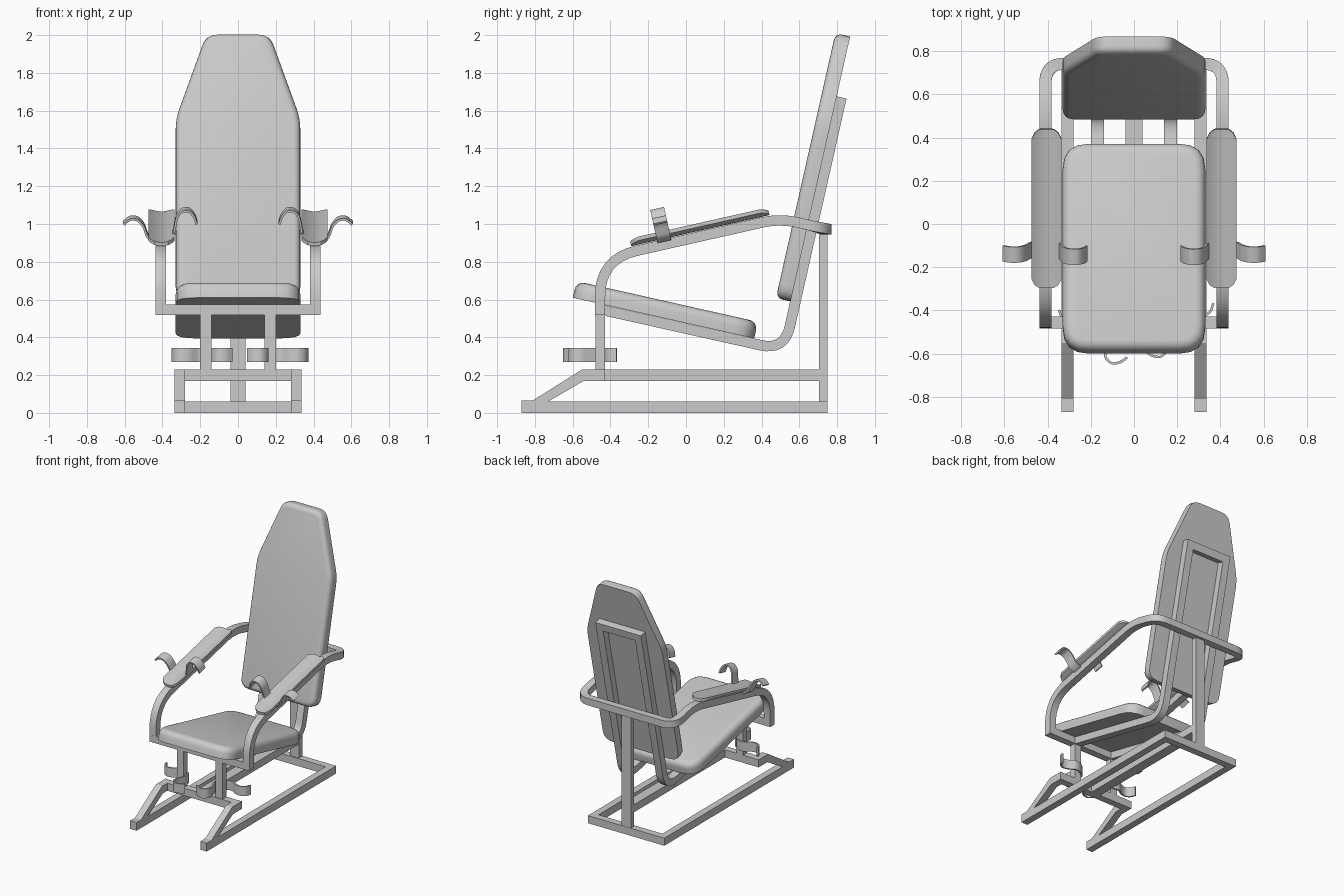
import bpy, bmesh
from math import radians
from mathutils import Vector as V, Matrix as M

if "Cube" in bpy.data.objects:
    bpy.data.objects.remove(bpy.data.objects["Cube"])

LEAN = 12.65  # tilt shared by seat, back and arms


def finish(name, bm, mat=None):
    if mat:
        bm.transform(mat)
    bmesh.ops.recalc_face_normals(bm, faces=bm.faces)
    me = bpy.data.meshes.new(name)
    bm.to_mesh(me)
    bm.free()
    ob = bpy.data.objects.new(name, me)
    bpy.context.collection.objects.link(ob)
    return ob


def box(name, x, y, z, mat=None):
    bm = bmesh.new()
    bmesh.ops.create_cube(bm, size=1)
    for v in bm.verts:
        v.co = V([a + (b - a) * (c + .5) for (a, b), c in zip((x, y, z), v.co)])
    return finish(name, bm, mat)


def fillet(pts, cuts, closed=False, n=5):
    """Round each corner with a quadratic arc starting 'cut' away from it."""
    pts = [V(p) for p in pts]
    out = []
    for i, p in enumerate(pts):
        if not cuts[i] or (not closed and i in (0, len(pts) - 1)):
            out.append(p)
            continue
        a = p + (pts[i - 1] - p).normalized() * cuts[i]
        b = p + (pts[(i + 1) % len(pts)] - p).normalized() * cuts[i]
        for k in range(n + 1):
            t = k / n
            out.append(a * (1 - t) ** 2 + p * 2 * t * (1 - t) + b * t * t)
    return out


def loft(name, rings, mat=None):
    bm = bmesh.new()
    rows = [[bm.verts.new(p) for p in r] for r in rings]
    m = len(rows[0])
    for a, b in zip(rows, rows[1:]):
        for i in range(m):
            j = (i + 1) % m
            bm.faces.new((a[i], a[j], b[j], b[i]))
    bm.faces.new(rows[0])
    bm.faces.new(rows[-1])
    return finish(name, bm, mat)


def sweep(name, pts, w, h, side=None, mat=None):
    """Rectangular bar along a path: w sideways, h in the bending plane."""
    rings, s = [], V((1, 0, 0))
    for i, p in enumerate(pts):
        t = (pts[min(i + 1, len(pts) - 1)] - pts[max(i - 1, 0)]).normalized()
        c = t.cross(V((0, 0, 1)))
        if side:
            s = V(side)
        elif c.length > .02:
            s = c.normalized()
        n = s.cross(t).normalized()
        rings.append([p + s * w / 2 * a + n * h / 2 * b
                      for a, b in ((-1, -1), (1, -1), (1, 1), (-1, 1))])
    return loft(name, rings, mat)


def cushion(name, outline, cuts, thick, bevel, mat):
    """Padded slab with a rounded outline and a soft upper edge."""
    pts = fillet([(x, y, 0) for x, y in outline], cuts, True, 4)
    bm = bmesh.new()
    f = bm.faces.new([bm.verts.new(p) for p in pts])
    res = bmesh.ops.extrude_face_region(bm, geom=[f], use_keep_orig=True)
    top = [g for g in res['geom'] if isinstance(g, bmesh.types.BMVert)]
    for v in top:
        v.co.z += thick
    rim = [e for e in bm.edges if all(v.co.z > thick / 2 for v in e.verts)]
    bmesh.ops.recalc_face_normals(bm, faces=bm.faces)
    bmesh.ops.bevel(bm, geom=rim, offset=bevel, segments=4, profile=.5, affect='EDGES')
    return finish(name, bm, mat)


def place(x, y, z, rx):
    return M.Translation((x, y, z)) @ M.Rotation(radians(rx), 4, 'X')


# Base frame
for side, s in (("left", -1), ("right", 1)):
    xs = sorted((s * .28, s * .335))
    box(side + "_floor_rail", xs, (-.87, .75), (0, .06))
    box(side + "_foot", xs, (-.87, -.81), (.06, .066))
    prof = [(-.82, .06), (-.55, .23), (-.43, .23), (-.43, .17), (-.54, .17), (-.73, .06)]
    loft(side + "_front_brace", [[(x, y, z) for y, z in prof] for x in xs])
    box(side + "_seat_post", sorted((s * .14, s * .2)), (-.48, -.43), (.23, .52))
box("rear_floor_bar", (-.28, .28), (.695, .75), (0, .06))
box("front_base_bar", (-.28, .28), (-.485, -.43), (.17, .23))
box("centre_beam", (-.04, .04), (-.43, .71), (.17, .23))
box("rear_post", (-.04, .04), (.705, .748), (.06, .945))
box("seat_front_bar", (-.438, .438), (-.483, -.428), (.517, .574))

# Bent rails under the seat and up behind the back
for side, x in (("left", -.17), ("right", .17)):
    path = fillet([(x, -.455, .548), (x, .521, .33), (x, .823, 1.67)], [0, .13, 0], n=8)
    sweep(side + "_bent_rail", path, .06, .055, side=(1, 0, 0))
box("back_top_bar", (-.2, .2), (-.0275, .0275), (-.06, 0), place(0, .823, 1.67, -LEAN))

# One continuous arm loop passing behind the back
half = [(.41, -.455, .52), (.41, -.455, .815), (.41, .5, 1.03), (.41, .742, .972)]
loop = half + [(-x, y, z) for x, y, z in reversed(half)]
cuts = [0, .2, .1, .09]
sweep("arm_loop", fillet(loop, cuts + cuts[::-1], n=8), .056, .055)

# Seat and back cushions
cushion("seat_cushion", [(-.33, 0), (.33, 0), (.33, .985), (-.33, .985)],
        [.12] * 4, .09, .045, place(0, -.6, .61, -LEAN))
cushion("back_cushion", [(-.33, 0), (.33, 0), (.33, .98), (.168, 1.437), (-.168, 1.437), (-.33, .98)],
        [.08, .08, .06, .06, .06, .06], .08, .035, place(0, .554, .59, 90 - LEAN))

# Dished arm pads
stations = [(0, .035), (.015, .055), (.045, .07), (.705, .07), (.735, .055), (.75, .035)]
for side, x in (("left", -.405), ("right", .405)):
    rings = []
    for v, hw in stations:
        cols = [hw * (k / 4 - 1) for k in range(9)]
        rings.append([(c, v, 4.2 * c * c) for c in cols]
                     + [(c, v, 4.2 * c * c + .02) for c in reversed(cols)])
    loft(side + "_arm_pad", rings, place(x, -.29, .883, LEAN))

# Open cuffs on the arms and the seat posts
CUFF = [(-.195, .095), (-.16, .125), (-.12, .12), (-.09, .085), (-.07, .025), (-.035, 0), (.035, 0),
        (.07, .04), (.085, .13), (.11, .165), (.15, .17), (.18, .135), (.19, .095)]
cuff_path = fillet([(x, 0, z) for x, z in CUFF], [.016] * len(CUFF), n=3)
flip = M.Diagonal((-1, 1, 1, 1))
wrist = place(-.41, -.115, .912, LEAN)
turn = M(((.82, 0, -.57, 0), (-.57, 0, -.82, 0), (0, 1, 0, 0), (0, 0, 0, 1)))
flat = turn @ M.Diagonal((1, 1, .88, 1))
for name, mat in (("left_wrist_cuff", wrist), ("right_wrist_cuff", flip @ wrist),
                  ("left_ankle_cuff", M.Translation((-.14, -.44, .307)) @ flat),
                  ("right_ankle_cuff", M.Translation((.16, -.41, .307)) @ flip @ flat)):
    sweep(name, cuff_path, .075, .012, side=(0, 1, 0), mat=mat)

# Smooth the curves, keep hard edges
for ob in bpy.context.collection.objects:
    ob.select_set(True)
    bpy.context.view_layer.objects.active = ob
bpy.ops.object.shade_smooth_by_angle(angle=radians(32))
